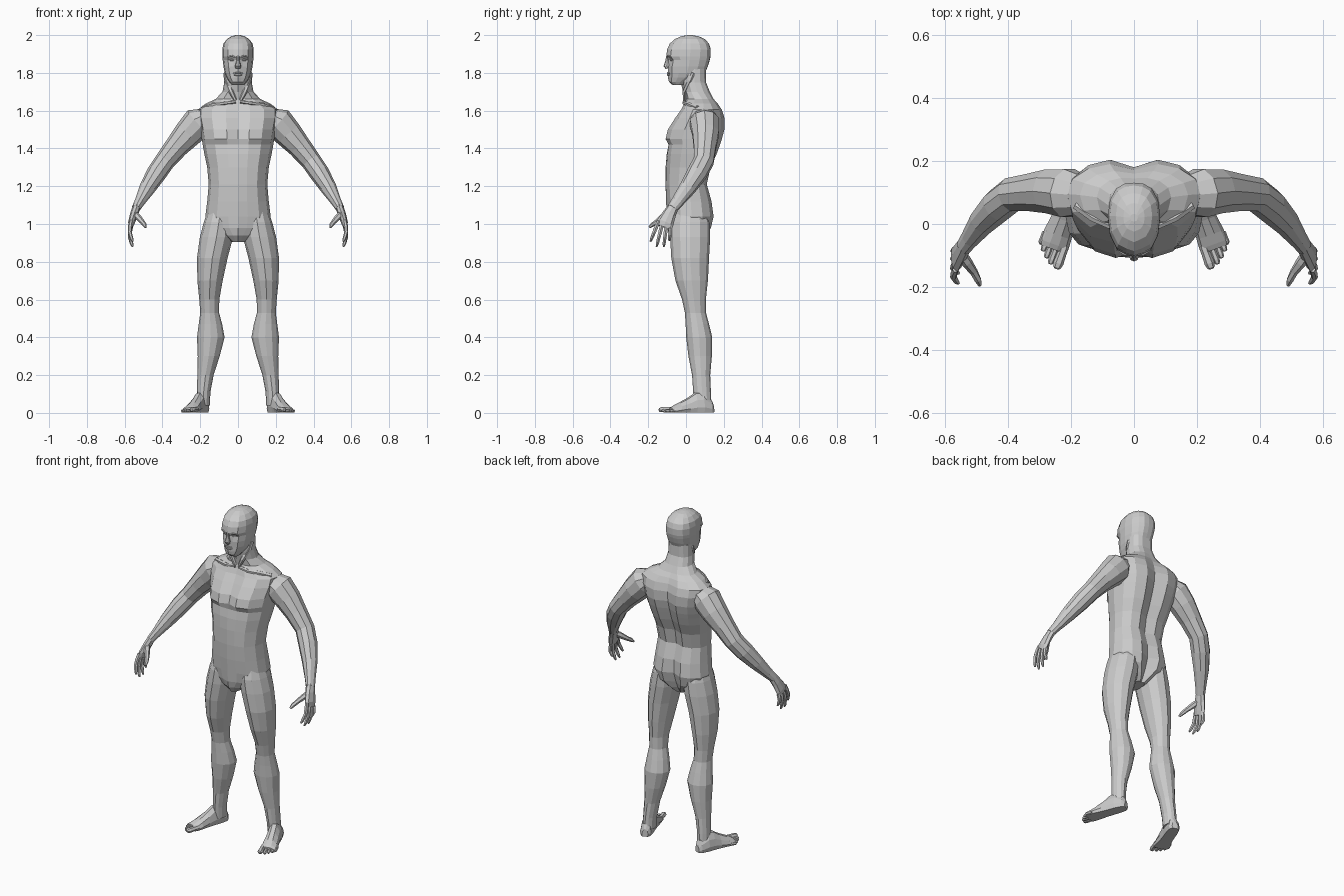
import bpy, bmesh, math
from mathutils import Vector


def loft(name, rings, mirror=False):
    """Skin a list of equal-length point rings, cap both ends."""
    bm = bmesh.new()
    vs = [[bm.verts.new(p) for p in r] for r in rings]
    n = len(vs[0])
    for a, b in zip(vs, vs[1:]):
        for i in range(n):
            j = (i + 1) % n
            bm.faces.new((a[i], a[j], b[j], b[i]))
    bm.faces.new(vs[0])
    bm.faces.new(vs[-1])
    bmesh.ops.recalc_face_normals(bm, faces=bm.faces)
    me = bpy.data.meshes.new(name)
    bm.to_mesh(me)
    bm.free()
    ob = bpy.data.objects.new(name, me)
    bpy.context.collection.objects.link(ob)
    if mirror:
        m = ob.modifiers.new("mirror", 'MIRROR')
        m.use_mirror_merge = False
    return ob


def tube(name, path, sides=10, mirror=True, ref=(0, 1, 0), level=False):
    """Loft elliptical rings (x, y, z, ra, rb) along a path; level keeps rings horizontal."""
    pts = [Vector(p[:3]) for p in path]
    rings = []
    for i, p in enumerate(path):
        t = (pts[min(i + 1, len(pts) - 1)] - pts[max(i - 1, 0)]).normalized()
        if level:
            t = Vector((0, 0, -1))
        a = t.cross(Vector(ref)).normalized()
        b = t.cross(a).normalized()
        rings.append([pts[i] + a * p[3] * math.cos(k) + b * p[4] * math.sin(k)
                      for k in (2 * math.pi * s / sides for s in range(sides))])
    return loft(name, rings, mirror)


def body_ring(z, w, ys, f0, f1, b1, b0):
    """Symmetric section: half width, side depth, front centre/bulge, back bulge/centre."""
    f, b = ys - f1, ys - b1
    half = [(0, f0), (.3, f1), (.65, f1 + .13 * f), (.92, f1 + .52 * f), (1, ys),
            (.92, b1 + .5 * b), (.68, b1 + .15 * b), (.36, b1), (0, b0)]
    ring = [(u * w, y, z) for u, y in half]
    return ring + [(-x, y, z) for x, y, z in ring[-2:0:-1]]


# Torso and neck
loft("torso", [body_ring(*r) for r in (
    (.905, .035, .02, -.065, -.055, .07, .06),
    (.94, .09, .02, -.092, -.075, .105, .08),
    (.98, .155, .025, -.098, -.082, .132, .098),
    (1.04, .173, .03, -.100, -.090, .146, .118),
    (1.12, .163, .025, -.106, -.098, .135, .118),
    (1.21, .155, .02, -.108, -.104, .110, .092),
    (1.30, .163, .03, -.108, -.102, .130, .106),
    (1.37, .178, .04, -.102, -.098, .162, .135),
    (1.42, .187, .05, -.092, -.091, .180, .152),
    (1.45, .192, .06, -.088, -.108, .190, .162),
    (1.50, .200, .075, -.074, -.096, .203, .175),
    (1.56, .212, .09, -.042, -.058, .204, .180),
    (1.605, .213, .095, -.018, -.026, .190, .172),
    (1.637, .172, .092, -.006, -.010, .168, .160),
    (1.662, .118, .085, -.006, .002, .146, .145),
    (1.70, .082, .06, -.016, -.006, .126, .126),
    (1.75, .073, .045, -.028, -.018, .106, .106),
    (1.82, .070, .045, -.030, -.020, .105, .105))])

# Head
loft("head", [body_ring(*r) for r in (
    (1.735, .032, -.04, -.070, -.066, .00, .00),
    (1.752, .045, -.03, -.090, -.084, .03, .03),
    (1.775, .060, -.005, -.096, -.086, .075, .075),
    (1.80, .070, .005, -.095, -.085, .100, .100),
    (1.835, .077, .015, -.097, -.086, .114, .116),
    (1.868, .081, .02, -.098, -.080, .124, .126),
    (1.888, .083, .02, -.104, -.097, .128, .130),
    (1.925, .083, .025, -.100, -.092, .128, .131),
    (1.955, .077, .025, -.086, -.078, .118, .122),
    (1.98, .058, .025, -.058, -.050, .094, .098),
    (1.994, .034, .022, -.024, -.020, .064, .066),
    (2.00, .012, .02, .008, .009, .031, .032))])

# Face
tube("nose", [(0, -.094, 1.892, .008, .010), (0, -.100, 1.862, .009, .010),
              (0, -.102, 1.838, .016, .017), (0, -.097, 1.824, .014, .011)], 8, False)
for lip, z, r in (("upper_lip", 1.799, .005), ("lower_lip", 1.790, .006)):
    tube(lip, [(-.027, -.085, z, .001, .002), (-.011, -.093, z, r, .006), (0, -.096, z, r, .006),
               (.011, -.093, z, r, .006), (.027, -.085, z, .001, .002)], 6, False)
tube("eye", [(.019, -.080, 1.866, .001, .002), (.027, -.079, 1.868, .006, .006),
             (.037, -.076, 1.869, .006, .006), (.048, -.070, 1.867, .001, .002)], 6)
tube("brow", [(.010, -.098, 1.884, .004, .005), (.030, -.094, 1.889, .005, .006),
              (.055, -.080, 1.886, .003, .004)], 6)

# Neck cords and collarbones
tube("neck_cord", [(.014, -.008, 1.655, .009, .009), (.036, -.008, 1.70, .013, .012),
                   (.060, .022, 1.76, .014, .014), (.066, .04, 1.80, .012, .012)], 6)
tube("collarbone", [(.012, -.008, 1.648, .009, .010), (.07, -.008, 1.640, .010, .012),
                    (.13, .02, 1.632, .012, .014), (.185, .06, 1.615, .012, .014)], 6)

# Arm
tube("arm", [(.150, .090, 1.580, .040, .060), (.210, .098, 1.538, .085, .080),
             (.265, .104, 1.478, .076, .073), (.325, .100, 1.410, .063, .062),
             (.388, .093, 1.332, .054, .056), (.432, .058, 1.268, .053, .055),
             (.480, .008, 1.190, .043, .045), (.520, -.045, 1.118, .028, .034),
             (.540, -.072, 1.083, .023, .029)])

# Hand: palm, fingers, thumb
tube("palm", [(.535, -.064, 1.095, .022, .028), (.550, -.088, 1.053, .021, .036),
              (.564, -.109, 1.008, .018, .045), (.568, -.117, .984, .012, .041)], 8)
fingers = (("index_finger", -.150, 1.003, -.188, .908), ("middle_finger", -.128, .992, -.156, .880),
           ("ring_finger", -.105, .983, -.118, .880), ("little_finger", -.083, .975, -.088, .912))
for name, y0, z0, y1, z1 in fingers:
    at = lambda t, x, r: (x, y0 + (y1 - y0) * t, z0 + (z1 - z0) * t, r, r)
    tube(name, [at(-.15, .566, .010), at(.15, .571, .0115), at(.5, .573, .0105),
                at(.85, .563, .009), at(1, .557, .005)], 6)
tube("thumb", [(.552, -.090, 1.060, .016, .018), (.530, -.122, 1.037, .017, .018),
               (.508, -.152, 1.013, .013, .013), (.495, -.178, .996, .012, .011),
               (.489, -.194, .982, .006, .006)], 6)

# Leg
tube("leg", [(.090, .020, 1.10, .060, .080), (.101, .022, 1.01, .080, .105),
             (.114, .022, .93, .088, .106), (.136, .022, .82, .081, .100),
             (.148, .030, .70, .067, .086), (.152, .042, .60, .053, .063),
             (.150, .050, .53, .050, .056), (.146, .060, .47, .062, .062),
             (.144, .070, .40, .073, .069), (.155, .075, .30, .058, .062),
             (.172, .080, .20, .043, .048), (.182, .085, .11, .036, .047),
             (.185, .090, .04, .036, .045)], 12, level=True)

# Foot: flat-soled sections along an axis turned outward
heel = Vector((.177, .144, 0))
ahead = Vector((math.sin(math.radians(20)), -math.cos(math.radians(20)), 0))
out = Vector((-ahead.y, ahead.x, 0))
section = [(-.85, 0), (-1, .3), (-.8, .75), (-.3, 1), (.3, .95), (.8, .62), (1, .25), (.85, 0)]
loft("foot", [[heel + ahead * d + out * (w * u) + Vector((0, 0, h * v + .002)) for u, v in section]
              for d, w, h in ((0, .018, .045), (.015, .032, .075), (.06, .038, .11), (.10, .038, .105),
                              (.14, .040, .078), (.19, .046, .052), (.222, .048, .036),
                              (.238, .044, .026))], True)

# Toes
toes = (("big_toe", -.033, .215, .293, .016), ("second_toe", -.009, .222, .286, .011),
        ("third_toe", .010, .218, .272, .010), ("fourth_toe", .027, .210, .255, .010),
        ("little_toe", .041, .195, .236, .010))
for name, side, d0, d1, r in toes:
    path = []
    for t, k in ((0, .9), (.35, .9), (.75, 1), (.93, .8), (1, .4)):
        p = heel + out * side + ahead * (d0 + (d1 - d0) * t)
        path.append((p.x, p.y, r * (1.25 - .25 * t), r * k, r * k * .95))
    tube(name, path, 6, ref=(0, 0, 1))
